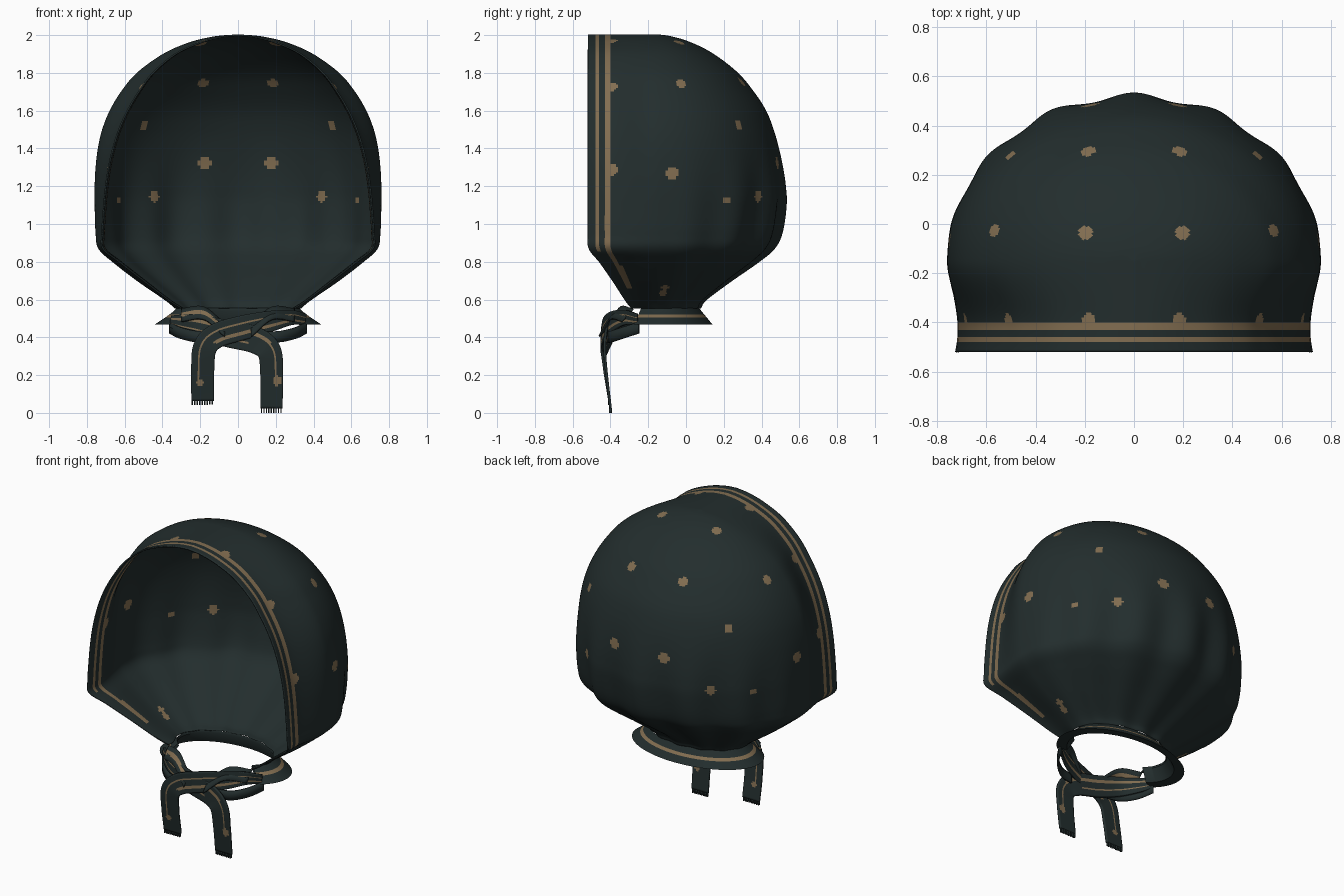
import bpy, bmesh, math
from mathutils import Vector

if "Cube" in bpy.data.objects:
    bpy.data.objects.remove(bpy.data.objects["Cube"])


def material(name, rgb):
    m = bpy.data.materials.new(name)
    m.diffuse_color = (*rgb, 1)
    m.use_nodes = True
    m.node_tree.nodes["Principled BSDF"].inputs["Base Color"].default_value = m.diffuse_color
    return m


FABRIC = material("dark_green_fabric", (0.0165, 0.0265, 0.0265))
GOLD = material("dull_gold_print", (0.225, 0.155, 0.082))


def smooth_path(pts, n):
    """Catmull-Rom through tuples of any length, n steps per segment."""
    p = [Vector(q) for q in pts]
    p = [2 * p[0] - p[1]] + p + [2 * p[-1] - p[-2]]
    out = []
    for k in range(1, len(p) - 2):
        a, b, c, d = p[k - 1:k + 3]
        for i in range(n):
            t = i / n
            out.append(0.5 * (2 * b + (c - a) * t + (2 * a - 5 * b + 4 * c - d) * t * t
                              + (3 * b - a - 3 * c + d) * t ** 3))
    return out + [p[-2]]


def make_sheet(name, rows, is_gold, thickness, dots=(), sides=(1,), fringe=None):
    """Quad grid from rows of points; is_gold(row, column, centre) picks the colour."""
    bm = bmesh.new()
    grid = [[bm.verts.new(p) for p in row] for row in rows]
    for j in range(len(rows) - 1):
        for i in range(len(rows[0]) - 1):
            f = bm.faces.new((grid[j][i], grid[j][i + 1], grid[j + 1][i + 1], grid[j + 1][i]))
            f.material_index = int(is_gold(j, i, f.calc_center_median()))
    # round printed dots, snapped onto the nearest cloth face
    centres = [(f, f.calc_center_median()) for f in bm.faces]
    for x, y, z, r in dots:
        for side in sides:
            target = Vector((side * x, y, z))
            near = [fc for fc in centres if (fc[1] - target).length < 0.15]
            hub = min(near, key=lambda fc: (fc[1] - target).length_squared)[1]
            for f, c in near:
                if (c - hub).length < r:
                    f.material_index = 1
    # fringe threads on the last row
    if fringe:
        a, b = Vector(rows[-1][0]), Vector(rows[-1][-1])
        for k in range(9):
            p, q = a.lerp(b, (k + 0.1) / 9), a.lerp(b, (k + 0.6) / 9)
            tip = Vector((0, 0, -fringe))
            bm.faces.new([bm.verts.new(v) for v in (p, q, q + tip, p + tip)])
    bmesh.ops.remove_doubles(bm, verts=bm.verts, dist=0.0001)
    bmesh.ops.recalc_face_normals(bm, faces=bm.faces)
    me = bpy.data.meshes.new(name)
    bm.to_mesh(me)
    bm.free()
    me.materials.append(FABRIC)
    me.materials.append(GOLD)
    ob = bpy.data.objects.new(name, me)
    bpy.context.collection.objects.link(ob)
    if thickness:
        mod = ob.modifiers.new("thickness", "SOLIDIFY")
        mod.thickness, mod.offset = thickness, 0
    bpy.context.view_layer.objects.active = ob
    ob.select_set(True)
    bpy.ops.object.shade_smooth_by_angle(angle=math.radians(50))
    ob.select_set(False)
    return ob


# Hood: horizontal U sections (z, rim half width, rim y, widest half width, back y)
SECTIONS = [
    (0.555, 0.30, -0.29, 0.33, 0.07), (0.60, 0.37, -0.325, 0.385, 0.10),
    (0.70, 0.50, -0.39, 0.53, 0.23), (0.80, 0.63, -0.46, 0.66, 0.37),
    (0.87, 0.715, -0.515, 0.735, 0.45), (0.95, 0.72, -0.52, 0.75, 0.49),
    (1.1, 0.71, -0.52, 0.755, 0.515), (1.2, 0.70, -0.52, 0.755, 0.515),
    (1.3, 0.685, -0.52, 0.75, 0.505), (1.4, 0.662, -0.52, 0.738, 0.487),
    (1.5, 0.63, -0.52, 0.715, 0.46), (1.6, 0.585, -0.52, 0.675, 0.42),
    (1.7, 0.525, -0.52, 0.615, 0.355), (1.8, 0.45, -0.52, 0.53, 0.27),
    (1.9, 0.33, -0.52, 0.39, 0.14), (1.96, 0.20, -0.52, 0.25, 0.02),
    (1.99, 0.09, -0.52, 0.12, -0.08), (2.0, 0.0, -0.52, 0.0, -0.15)]
MID_Y, SIDE_COLS, BACK_COLS = -0.15, 37, 150


def hood_row(sec):
    z, r, f, w, b = sec
    r, w = max(r, 0), max(w, 0)
    side = []
    for i in range(SIDE_COLS):
        s = 1 - i / SIDE_COLS
        u = min(s / 0.75, 1)
        g = 1 - u * u * (3 - 2 * u)
        flare = max(s - 0.75, 0) / 0.25
        inner = r * 0.985
        side.append((inner + (w - inner) * g + r * 0.015 * flare ** 2,
                     MID_Y + (f - MID_Y) * s, z))
    fade = min(max((1.5 - z) / 0.55, 0), 1)
    fade = fade * fade * (3 - 2 * fade)
    back = []
    for i in range(BACK_COLS + 1):
        a = math.pi / 2 - math.pi * i / BACK_COLS
        k = 1 + 0.026 * fade * math.cos(14 * a) * max(math.cos(a), 0)  # gathered pleats
        back.append((k * w * math.sin(a), MID_Y + k * (b - MID_Y) * math.cos(a), z))
    return side + back + [(-x, y, zz) for x, y, zz in reversed(side)]


def hood_gold(j, i, c):
    i = min(i, 2 * SIDE_COLS + BACK_COLS - 1 - i)
    if c.z > 0.86:
        return i in (4, 5) or i in (9, 10, 11)
    return c.z > 0.66 and 9 <= i <= (13 if c.z < 0.78 else 11)


DOTS = [(0.19, 0.31, 1.76, 0.027), (0.50, 0.285, 1.53, 0.026), (0.57, -0.03, 1.745, 0.029),
        (0.20, -0.03, 1.97, 0.029), (0.187, 0.49, 1.32, 0.033), (0.45, 0.385, 1.14, 0.030),
        (0.62, 0.20, 1.13, 0.018), (0.74, -0.08, 1.27, 0.033), (0.18, -0.39, 1.96, 0.032),
        (0.53, -0.40, 1.74, 0.032), (0.70, -0.40, 1.29, 0.034),
        (0.43, -0.12, 0.64, 0.022), (0.47, -0.115, 0.67, 0.022)]
make_sheet("hood", [hood_row(s) for s in smooth_path(SECTIONS, 11)], hood_gold, 0.008,
           DOTS, (1, -1))

# Collar: folded band flaring out below the neck, open at the front
collar_profile = [(0.325, 0.195, 0.555), (0.345, 0.21, 0.535), (0.365, 0.222, 0.52),
                  (0.385, 0.235, 0.505), (0.44, 0.265, 0.468), (0.37, 0.22, 0.468),
                  (0.32, 0.19, 0.54), (0.325, 0.195, 0.555)]
collar_rows = []
for rx, ry, z in collar_profile:
    row = []
    for i in range(81):
        a = math.radians(-125 + 250 * i / 80)
        row.append((rx * math.sin(a), -0.125 + ry * math.cos(a), z))
    collar_rows.append(row)
make_sheet("collar", collar_rows, lambda j, i, c: j == 2, 0)


def tie(name, path, fringe, tail_col, dot):
    """Flat ribbon swept along a path of (x, y, z, half width)."""
    pts = smooth_path(path, 14)
    cols = 14
    rows = []
    for k, p in enumerate(pts):
        t = pts[min(k + 1, len(pts) - 1)] - pts[max(k - 1, 0)]
        across = Vector((-t.z, 0, t.x)).normalized()
        rows.append([p.to_3d() + across * p.w * (2 * i / cols - 1) for i in range(cols + 1)])
    make_sheet(name, rows,
               lambda j, i, c: i in (4, 9, 10) if c.z > 0.37 else (i == tail_col and c.z > 0.14),
               0.014, dots=[dot], fringe=fringe)


# Crossing neck ties with hanging fringed tails
tie("front_tie", [(0.355, -0.26, 0.495, 0.03), (0.28, -0.325, 0.505, 0.04),
                  (0.17, -0.385, 0.485, 0.055), (0.02, -0.425, 0.45, 0.065),
                  (-0.11, -0.44, 0.41, 0.065), (-0.175, -0.445, 0.345, 0.063),
                  (-0.187, -0.43, 0.22, 0.061), (-0.187, -0.405, 0.065, 0.06)],
    0.022, 4, (-0.20, -0.42, 0.16, 0.02))
tie("rear_tie", [(-0.355, -0.26, 0.485, 0.03), (-0.30, -0.31, 0.475, 0.045),
                 (-0.21, -0.375, 0.46, 0.06), (-0.06, -0.405, 0.42, 0.07),
                 (0.09, -0.42, 0.385, 0.07), (0.165, -0.43, 0.325, 0.064),
                 (0.178, -0.42, 0.20, 0.06), (0.178, -0.40, 0.025, 0.058)],
    0.025, 9, (0.205, -0.42, 0.17, 0.025))

# Folds joining the knot to the hood corners
for name, side in (("left_fold", -1), ("right_fold", 1)):
    path = smooth_path([(side * 0.30, -0.28, 0.55), (side * 0.18, -0.345, 0.56),
                        (side * 0.07, -0.40, 0.47)], 8)
    rows = [[p + Vector((0, -0.02 * k, -0.022 * k)) for k in range(4)] for p in path]
    make_sheet(name, rows, lambda j, i, c: i == 1 and c.x < 0, 0.01)

# Lower folds bulging under each side of the knot
for name, side in (("left_bulge", -1), ("right_bulge", 1)):
    path = smooth_path([(side * 0.36, -0.25, 0.45), (side * 0.31, -0.33, 0.425),
                        (side * 0.23, -0.39, 0.405), (side * 0.14, -0.41, 0.40)], 8)
    rows = [[p + Vector((0, 0, 0.03 * (1 - k))) for k in range(3)] for p in path]
    make_sheet(name, rows, lambda j, i, c: False, 0.01)
